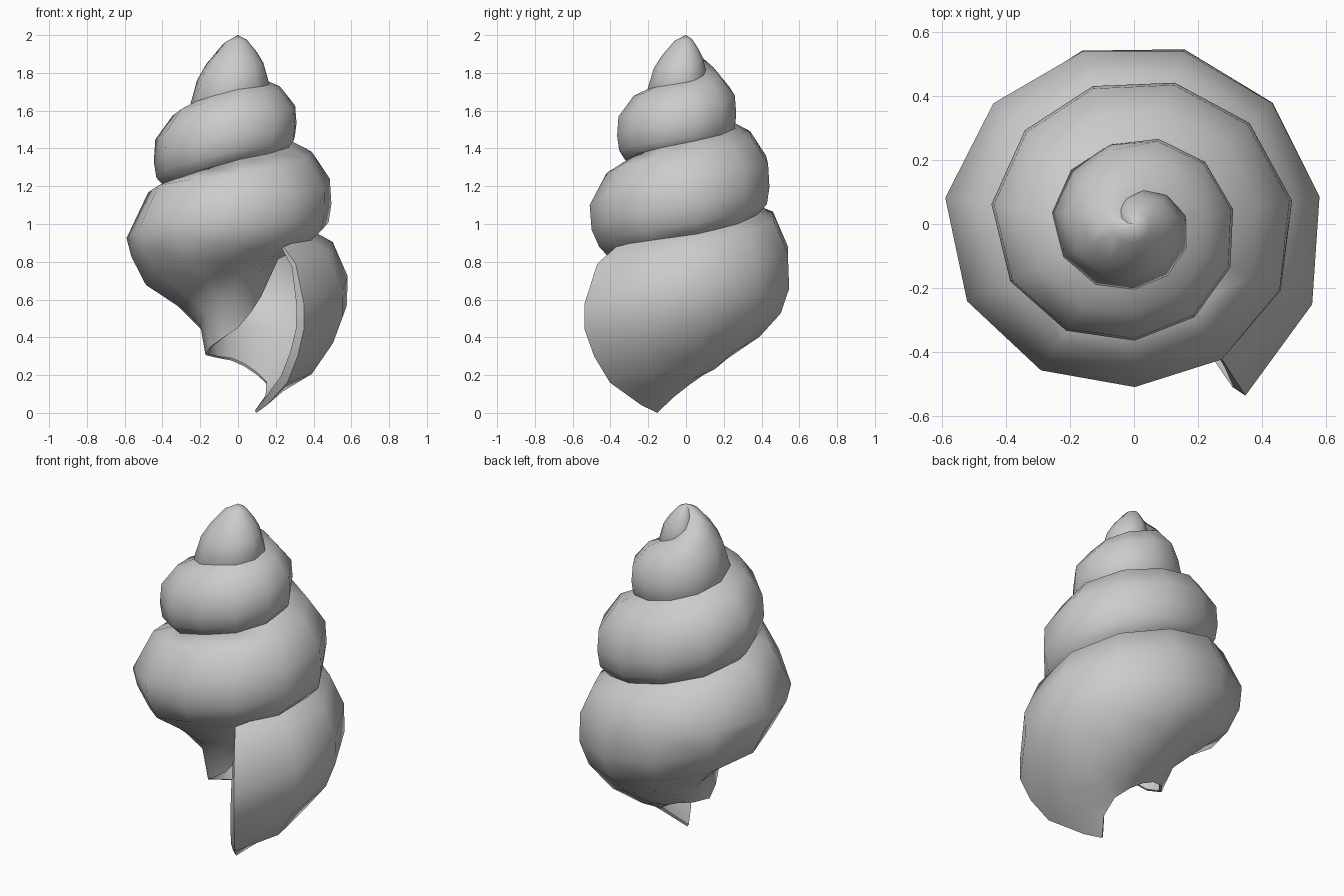
import bpy
import bmesh
import math

default_cube = bpy.data.objects.get("Cube")
if default_cube:
    bpy.data.objects.remove(default_cube, do_unlink=True)

SIDES_PER_TURN = 11
LIP_ANGLE = -57
END_ANGLE = 1260
APEX_HEIGHT = 2.0

# Body whorl: (radius, height) profiles from suture to base, keyed by angle
sections = {
    LIP_ANGLE: [(.44, .88), (.56, .79), (.64, .58), (.64, .44),
                (.58, .30), (.48, .16), (.28, .04), (.18, 0)],
    0: [(.38, .965), (.51, .89), (.59, .71), (.585, .56),
        (.53, .42), (.39, .24), (.25, .17), (.16, .14)],
    90: [(.35, 1.09), (.48, 1.04), (.555, .87), (.565, .68),
         (.52, .55), (.41, .44), (.22, .31), (.11, .27)],
    180: [(.36, 1.21), (.48, 1.18), (.60, .93), (.57, .84),
          (.49, .69), (.27, .55), (.2, .48), (.18, .31)],
    270: [(.31, 1.34), (.42, 1.27), (.51, 1.1), (.5, .97),
          (.46, .88), (.33, .79), (.18, .66), (.12, .45)],
}


def spire_profile(suture, top, radius, base):
    """Rounded whorl that tucks under itself towards the column."""
    height = top - base
    outer = [(0, 0), (.5, .11), (.96, .4), (1, .67)]
    profile = [(suture + (radius - suture) * bulge, top - height * drop)
               for bulge, drop in outer]
    profile += [(radius * .97, top - height * .87), (radius * .85, base),
                (radius * .5, base - .06), (radius * .28, base - .25)]
    return profile


def apex_profile(radius, base):
    """Rounded cone that closes the tip."""
    shape = [(0, 0), (.29, .1), (.62, .37), (.83, .6),
             (1, 1), (.92, 1.12), (.5, 1.2), (.3, 1.3)]
    return [(radius * r, APEX_HEIGHT - (APEX_HEIGHT - base) * z)
            for r, z in shape]


# Spire whorls, one row per quarter turn: suture radius, top, radius, base
spire = [(.29, 1.43, .505, .93), (.26, 1.52, .45, 1.07),
         (.25, 1.63, .45, 1.2), (.19, 1.72, .365, 1.34),
         (.14, 1.76, .318, 1.41), (.07, 1.84, .268, 1.47)]
for i, row in enumerate(spire):
    sections[360 + 90 * i] = spire_profile(*row)

# Tip, one row per quarter turn: radius, base
tip = [(.258, 1.63), (.205, 1.71), (.17, 1.75), (.1, 1.81), (.05, 1.86)]
for i, row in enumerate(tip):
    sections[900 + 90 * i] = apex_profile(*row)


def profile_at(angle):
    """Blend the two key profiles on either side of an angle."""
    keys = sorted(sections)
    low = max(k for k in keys if k <= angle)
    high = min((k for k in keys if k > angle), default=low)
    t = (angle - low) / (high - low) if high > low else 0
    return [(a[0] + (b[0] - a[0]) * t, a[1] + (b[1] - a[1]) * t)
            for a, b in zip(sections[low], sections[high])]


# Sweep the changing profile along the spiral
bm = bmesh.new()
thickness_layer = bm.verts.layers.deform.verify()
rings = []
step = 360 / SIDES_PER_TURN
for i in range(int((END_ANGLE - LIP_ANGLE) / step) + 1):
    angle = LIP_ANGLE + i * step
    a = math.radians(angle)
    ring = []
    for j, (r, z) in enumerate(profile_at(angle)):
        v = bm.verts.new((r * math.cos(a), r * math.sin(a), z))
        edge_taper = min(1, .3 + .35 * min(j, 7 - j))
        v[thickness_layer][0] = edge_taper * (1 if angle < 330 else .4)
        ring.append(v)
    rings.append(ring)
for ring, following in zip(rings, rings[1:]):
    for j in range(len(ring) - 1):
        bm.faces.new((ring[j], ring[j + 1], following[j + 1], following[j]))
bmesh.ops.remove_doubles(bm, verts=bm.verts[:], dist=.0005)

mesh = bpy.data.meshes.new("spiral_shell")
bm.to_mesh(mesh)
bm.free()
shell = bpy.data.objects.new("spiral_shell", mesh)
bpy.context.collection.objects.link(shell)
shell.vertex_groups.new(name="wall_thickness")

# Shell wall, thick at the lip and thin at its ends
wall = shell.modifiers.new("wall", 'SOLIDIFY')
wall.thickness = .05
wall.offset = -1
wall.vertex_group = "wall_thickness"

# Single grey colour
grey = bpy.data.materials.new("shell_grey")
grey.use_nodes = True
colour = (.6, .6, .6, 1)
grey.diffuse_color = colour
grey.node_tree.nodes["Principled BSDF"].inputs["Base Color"].default_value = colour
mesh.materials.append(grey)

# Smooth whorls with a crisp lip
bpy.ops.object.select_all(action='DESELECT')
shell.select_set(True)
bpy.context.view_layer.objects.active = shell
bpy.ops.object.modifier_apply(modifier=wall.name)
bpy.ops.object.shade_smooth_by_angle(angle=math.radians(60))
